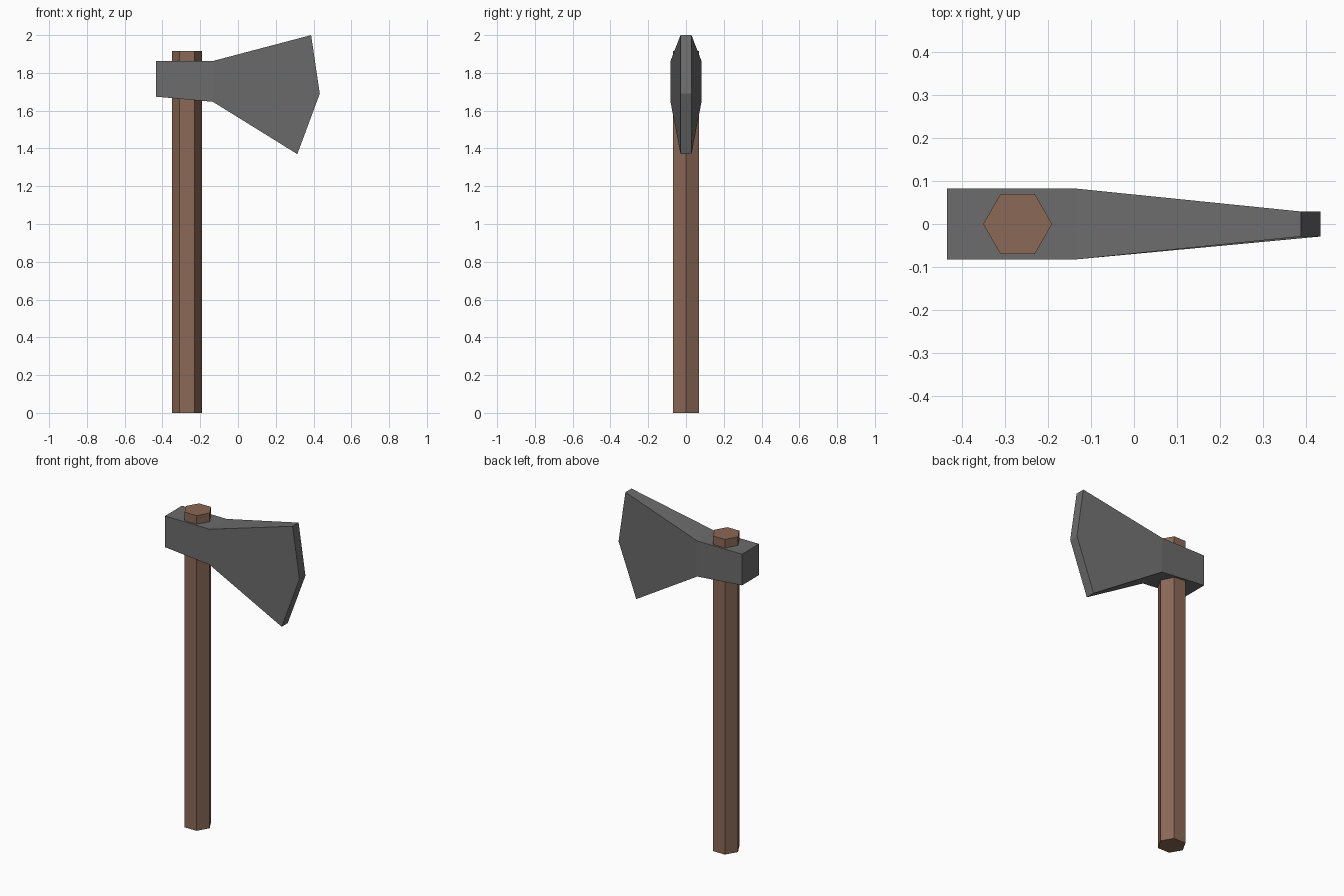
import bpy, bmesh
from mathutils import Matrix

if "Cube" in bpy.data.objects:
    bpy.data.objects.remove(bpy.data.objects["Cube"])


def material(name, color):
    m = bpy.data.materials.new(name)
    m.diffuse_color = (*color, 1)
    m.use_nodes = True
    m.node_tree.nodes["Principled BSDF"].inputs["Base Color"].default_value = m.diffuse_color
    return m


def finish(bm, name, mat):
    bmesh.ops.recalc_face_normals(bm, faces=bm.faces)
    me = bpy.data.meshes.new(name)
    bm.to_mesh(me)
    bm.free()
    me.materials.append(mat)
    ob = bpy.data.objects.new(name, me)
    bpy.context.collection.objects.link(ob)
    return ob


wood = material("brown wood", (0.26, 0.14, 0.094))
steel = material("grey steel", (0.15, 0.15, 0.15))

# Handle: hexagonal shaft with corners pointing along x
HEIGHT = 1.915
bm = bmesh.new()
bmesh.ops.create_cone(bm, cap_ends=True, segments=6, radius1=0.08, radius2=0.08,
                      depth=HEIGHT, matrix=Matrix.Rotation(1.5707963, 4, 'Z'))
bmesh.ops.translate(bm, verts=bm.verts, vec=(-0.27, 0, HEIGHT / 2))
finish(bm, "handle", wood)

# Axe head: side profile (x, half thickness, z), thick poll and thin blade edge
poll = [(-0.434, 0.082, 1.674), (-0.434, 0.082, 1.863)]
neck = [(-0.133, 0.082, 1.863), (-0.133, 0.082, 1.647)]
edge = [(0.387, 0.029, 2.0), (0.433, 0.029, 1.69), (0.314, 0.029, 1.37)]
profile = poll + neck[:1] + edge + neck[1:]

bm = bmesh.new()
sides = [[bm.verts.new((x, s * y, z)) for x, y, z in profile] for s in (-1, 1)]
for v in sides:
    bm.faces.new([v[0], v[1], v[2], v[6]])        # cheek
    bm.faces.new([v[2], v[3], v[4], v[5], v[6]])  # blade
a, b = sides
for i in range(len(profile)):
    j = (i + 1) % len(profile)
    bm.faces.new([a[i], a[j], b[j], b[i]])        # rim
finish(bm, "axe_head", steel)
